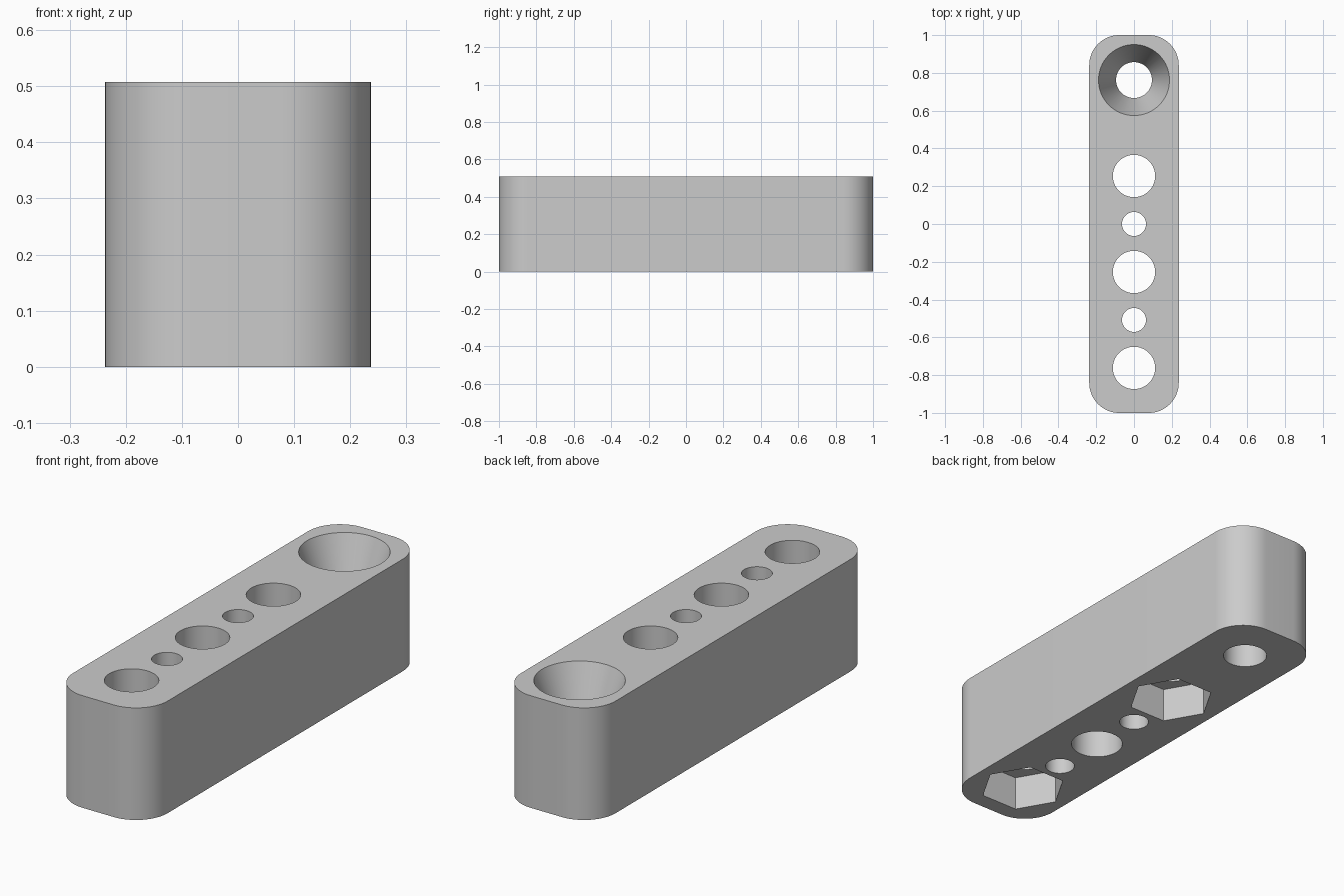
import bpy
import bmesh
import math

cube = bpy.data.objects.get("Cube")
if cube:
    bpy.data.objects.remove(cube, do_unlink=True)

HALF_W, HALF_L, HEIGHT, CORNER = 0.237, 1.0, 0.508, 0.159
PITCH = 0.254
BIG, SMALL, SCREW, SINK, NUT = 0.112, 0.0635, 0.095, 0.188, 0.187
SINK_DEPTH, NUT_DEPTH = 0.254, 0.159

grey = bpy.data.materials.new("plain_grey")
grey.use_nodes = True
colour = (0.6, 0.6, 0.6, 1)
grey.diffuse_color = colour
grey.node_tree.nodes["Principled BSDF"].inputs["Base Color"].default_value = colour


def rounded_block(name):
    """Rounded rectangle extruded upwards."""
    bm = bmesh.new()
    ring = []
    steps = 16
    for quarter, (sx, sy) in enumerate([(1, 1), (-1, 1), (-1, -1), (1, -1)]):
        for i in range(steps + 1):
            a = math.pi / 2 * (quarter + i / steps)
            ring.append(bm.verts.new((sx * (HALF_W - CORNER) + CORNER * math.cos(a),
                                      sy * (HALF_L - CORNER) + CORNER * math.sin(a), 0)))
    base = bm.faces.new(ring)
    top = bmesh.ops.extrude_face_region(bm, geom=[base])["geom"]
    bmesh.ops.translate(bm, vec=(0, 0, HEIGHT),
                        verts=[v for v in top if isinstance(v, bmesh.types.BMVert)])
    bmesh.ops.recalc_face_normals(bm, faces=bm.faces)
    mesh = bpy.data.meshes.new(name)
    bm.to_mesh(mesh)
    bm.free()
    mesh.materials.append(grey)
    obj = bpy.data.objects.new(name, mesh)
    bpy.context.collection.objects.link(obj)
    return obj


def cut(body, y, z0, z1, r0, r1, sides=64):
    """Subtract a cylinder, cone or prism standing between z0 and z1."""
    bpy.ops.mesh.primitive_cone_add(vertices=sides, radius1=r0, radius2=r1, depth=z1 - z0,
                                    location=(0, y, (z0 + z1) / 2))
    cutter = bpy.context.object
    if sides == 6:
        cutter.rotation_euler.z = math.pi / 2
    cutter.hide_render = True
    mod = body.modifiers.new("cut", "BOOLEAN")
    mod.operation = "DIFFERENCE"
    mod.solver = "EXACT"
    mod.object = cutter
    bpy.ops.object.select_all(action="DESELECT")
    body.select_set(True)
    bpy.context.view_layer.objects.active = body
    bpy.ops.object.modifier_apply(modifier=mod.name)
    bpy.data.objects.remove(cutter, do_unlink=True)


block = rounded_block("drilled_block")

# Straight holes along the centre line
for step, radius in [(3, SCREW), (1, BIG), (0, SMALL), (-1, BIG), (-2, SMALL), (-3, BIG)]:
    cut(block, step * PITCH, -0.1, HEIGHT + 0.1, radius, radius)

# Deep countersink, continued above the top so the cut is clean
over = 0.05
slope = (SINK - SCREW) / SINK_DEPTH
cut(block, 3 * PITCH, HEIGHT - SINK_DEPTH, HEIGHT + over, SCREW, SINK + slope * over)

# Hexagonal nut pockets underneath
for step in (1, -3):
    cut(block, step * PITCH, -0.1, NUT_DEPTH, NUT, NUT, sides=6)

bpy.ops.object.shade_smooth_by_angle(angle=math.radians(15))
